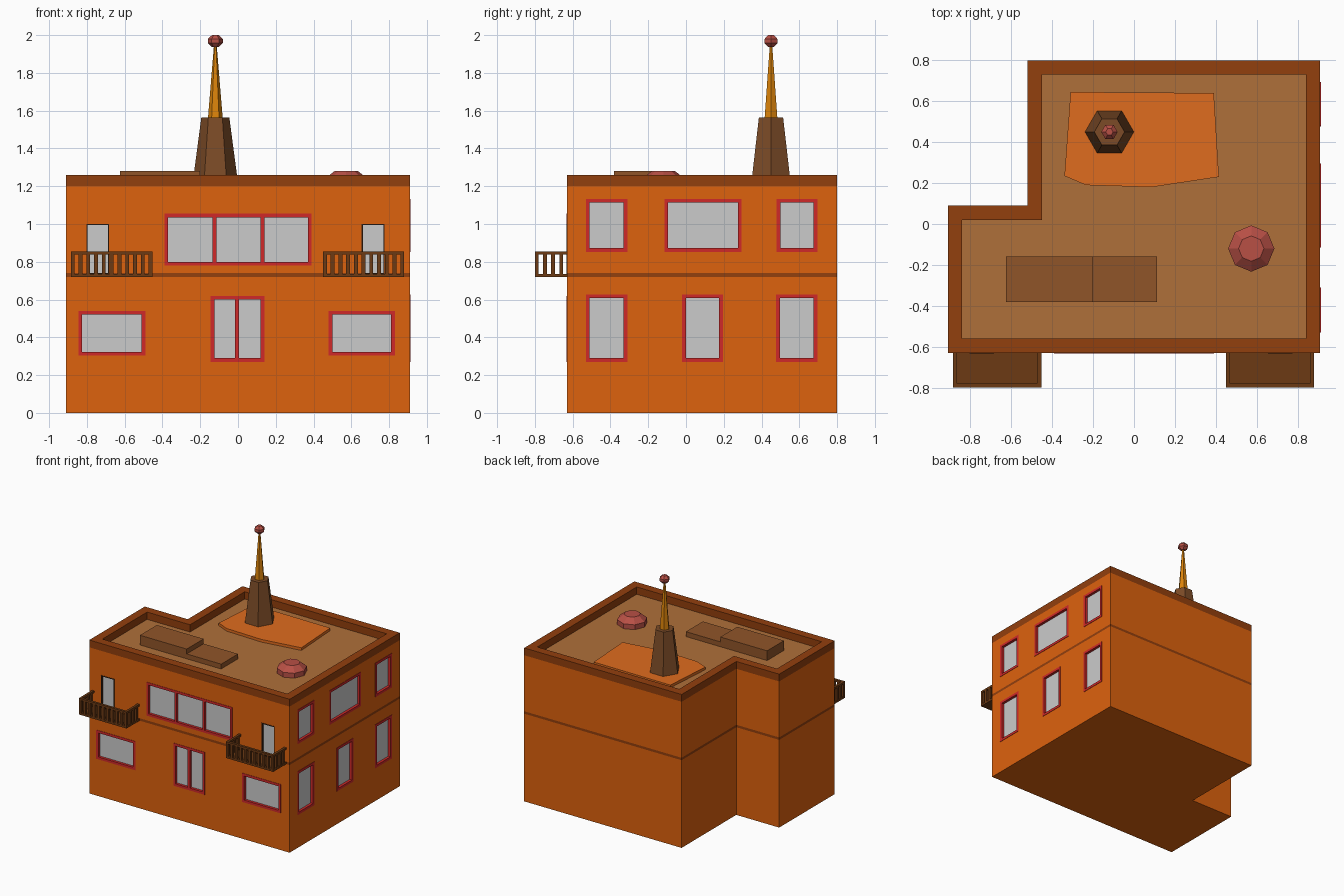
import bpy, bmesh, math

if "Cube" in bpy.data.objects:
    bpy.data.objects.remove(bpy.data.objects["Cube"])

def mat(name, r, g, b):
    m = bpy.data.materials.new(name)
    m.diffuse_color = (r, g, b, 1)
    m.use_nodes = True
    m.node_tree.nodes["Principled BSDF"].inputs["Base Color"].default_value = m.diffuse_color
    return m

ORANGE = mat("orange", 0.73, 0.122, 0.004)
TRIM = mat("trim", 0.29, 0.05, 0.004)
ROOF = mat("roof", 0.43, 0.16, 0.042)
SLAB = mat("slab", 0.74, 0.15, 0.013)
BROWN = mat("brown", 0.28, 0.09, 0.022)
TOWER = mat("tower", 0.20, 0.07, 0.02)
GOLD = mat("gold", 0.72, 0.23, 0.003)
PINK = mat("pink", 0.48, 0.08, 0.06)
RED = mat("red", 0.63, 0.022, 0.022)
WOOD = mat("wood", 0.15, 0.042, 0.007)
DARK = mat("dark", 0.04, 0.015, 0.006)

def finish(name, bm, *mats):
    bmesh.ops.recalc_face_normals(bm, faces=bm.faces)
    me = bpy.data.meshes.new(name)
    bm.to_mesh(me)
    bm.free()
    for m in mats:
        me.materials.append(m)
    ob = bpy.data.objects.new(name, me)
    bpy.context.collection.objects.link(ob)
    return ob

def boxes(name, spans, *mats):
    """One object from boxes given as opposite corners."""
    bm = bmesh.new()
    for a, b in spans:
        vs = bmesh.ops.create_cube(bm, size=1)["verts"]
        for v in vs:
            v.co = [(a[i] + b[i]) / 2 + v.co[i] * abs(b[i] - a[i]) for i in range(3)]
    return finish(name, bm, *mats)

def stack(name, rings, mats, ids=None):
    """Closed skin through rings of points, capped at both ends."""
    bm = bmesh.new()
    loops = [[bm.verts.new(p) for p in r] for r in rings]
    n = len(loops[0])
    bm.faces.new(loops[0])
    for k in range(len(loops) - 1):
        for i in range(n):
            j = (i + 1) % n
            f = bm.faces.new((loops[k][i], loops[k][j], loops[k + 1][j], loops[k + 1][i]))
            f.material_index = ids[k] if ids else 0
    cap = bm.faces.new(loops[-1])
    cap.material_index = ids[-1] if ids else 0
    return finish(name, bm, *mats)

def turned(name, cx, cy, n, profile, m):
    rings = [[(cx + r * math.cos(math.tau * i / n), cy + r * math.sin(math.tau * i / n), z)
              for i in range(n)] for r, z in profile]
    return stack(name, rings, [m])

# L-shaped building: walls, floor band, parapet and sunken roof
X, XL, Y0, YM, Y1, T = 0.91, -0.52, -0.63, 0.09, 0.80, 0.07
def outline(t, z):
    return [(-X + t, Y0 + t, z), (X - t, Y0 + t, z), (X - t, Y1 - t, z),
            (XL + t, Y1 - t, z), (XL + t, YM - t, z), (-X + t, YM - t, z)]
walls = stack("building",
              [outline(0, 0), outline(0, 0.72), outline(0, 0.74), outline(0, 1.20),
               outline(0, 1.26), outline(T, 1.26), outline(T, 1.20)],
              [ORANGE, TRIM, ROOF], [0, 1, 0, 1, 1, 1, 2])

# Windows and doors: recessed glass with frame bars and mullions
def on_front(u, d, z): return (u, Y0 + d, z)
def on_right(u, d, z): return (X - d, u, z)

cuts = []
def opening(name, place, u0, u1, z0, z1, mullions=(), w=0.02, m=RED):
    span = lambda a, b, c, d, e, f: (place(a, c, e), place(b, d, f))
    cuts.append(span(u0, u1, -0.05, 0.03, z0, z1))
    bars = [(u0, u0 + w, z0, z1), (u1 - w, u1, z0, z1),
            (u0 + w, u1 - w, z0, z0 + w), (u0 + w, u1 - w, z1 - w, z1)]
    bars += [(c - w / 2, c + w / 2, z0 + w, z1 - w) for c in mullions]
    boxes(name + "_frame", [span(a, b, -0.003, 0.03, c, d) for a, b, c, d in bars], m)
    boxes(name + "_glass", [span(u0 + w / 2, u1 - w / 2, 0.018, 0.032, z0 + w / 2, z1 - w / 2)])

opening("front_low_left_window", on_front, -0.845, -0.49, 0.303, 0.54)
opening("front_low_right_window", on_front, 0.48, 0.83, 0.303, 0.54)
opening("front_low_middle_window", on_front, -0.145, 0.14, 0.27, 0.62, [-0.005])
opening("front_high_window", on_front, -0.39, 0.39, 0.78, 1.055, [-0.125, 0.13])
opening("left_balcony_door", on_front, -0.803, -0.683, 0.735, 1.0, w=0.006, m=DARK)
opening("right_balcony_door", on_front, 0.655, 0.775, 0.735, 1.0, w=0.006, m=DARK)
for i, (a, b) in enumerate([(-0.53, -0.31), (-0.115, 0.295), (0.48, 0.695)]):
    opening(f"right_high_window_{i}", on_right, a, b, 0.853, 1.133)
for i, (a, b) in enumerate([(-0.53, -0.31), (-0.02, 0.195), (0.477, 0.695)]):
    opening(f"right_low_window_{i}", on_right, a, b, 0.27, 0.627)

# Cut the window recesses into the walls
cutter = boxes("cutter", cuts, ORANGE)
mod = walls.modifiers.new("recesses", "BOOLEAN")
mod.object, mod.operation, mod.solver = cutter, "DIFFERENCE", "EXACT"
dg = bpy.context.evaluated_depsgraph_get()
cut_mesh = bpy.data.meshes.new_from_object(walls.evaluated_get(dg))
walls.modifiers.clear()
walls.data = cut_mesh
bpy.data.objects.remove(cutter)

# Balconies: floor, three-sided top and bottom rails, balusters
def balcony(name, x0, x1):
    yb, t, lo, hi = -0.80, 0.02, 0.72, 0.855
    parts = [((x0, yb, lo), (x1, Y0, lo + 0.016))]
    z0, z1 = hi - 0.016, hi
    parts += [((x0, yb, z0), (x1, yb + t, z1)),
              ((x0, yb + t, z0), (x0 + t, Y0, z1)), ((x1 - t, yb + t, z0), (x1, Y0, z1))]
    n = 11
    for i in range(n):
        x = x0 + (x1 - x0 - t) * i / (n - 1)
        parts.append(((x, yb, lo + 0.016), (x + t, yb + t, z0)))
    for i in range(1, 4):
        y = yb + 0.043 * i
        for x in (x0, x1 - t):
            parts.append(((x, y, lo + 0.016), (x + t, y + t, z0)))
    boxes(name, parts, WOOD)

balcony("left_balcony", -0.885, -0.453)
balcony("right_balcony", 0.45, 0.88)

# Roof boxes and irregular terrace slab
boxes("tall_roof_box", [((-0.625, -0.38, 1.195), (-0.20, -0.16, 1.28))], BROWN)
boxes("low_roof_box", [((-0.20, -0.38, 1.195), (0.113, -0.16, 1.24))], BROWN)
pts = [(-0.31, 0.645), (-0.34, 0.235), (-0.235, 0.19), (0.085, 0.18), (0.415, 0.23), (0.39, 0.64)]
stack("terrace_slab", [[(x, y, z) for x, y in pts] for z in (1.195, 1.222)], [SLAB])

# Skylight dome, tower, spire and finial
turned("skylight_dome", 0.573, -0.12, 8, [(0.113, 1.195), (0.113, 1.24), (0.062, 1.28)], PINK)
turned("tower", -0.12, 0.45, 6, [(0.121, 1.21), (0.074, 1.565)], TOWER)
turned("spire", -0.12, 0.45, 6, [(0.039, 1.56), (0.007, 1.95)], GOLD)
turned("finial", -0.12, 0.45, 6,
       [(0.018, 1.937), (0.04, 1.958), (0.04, 1.979), (0.018, 2.0)], PINK)
